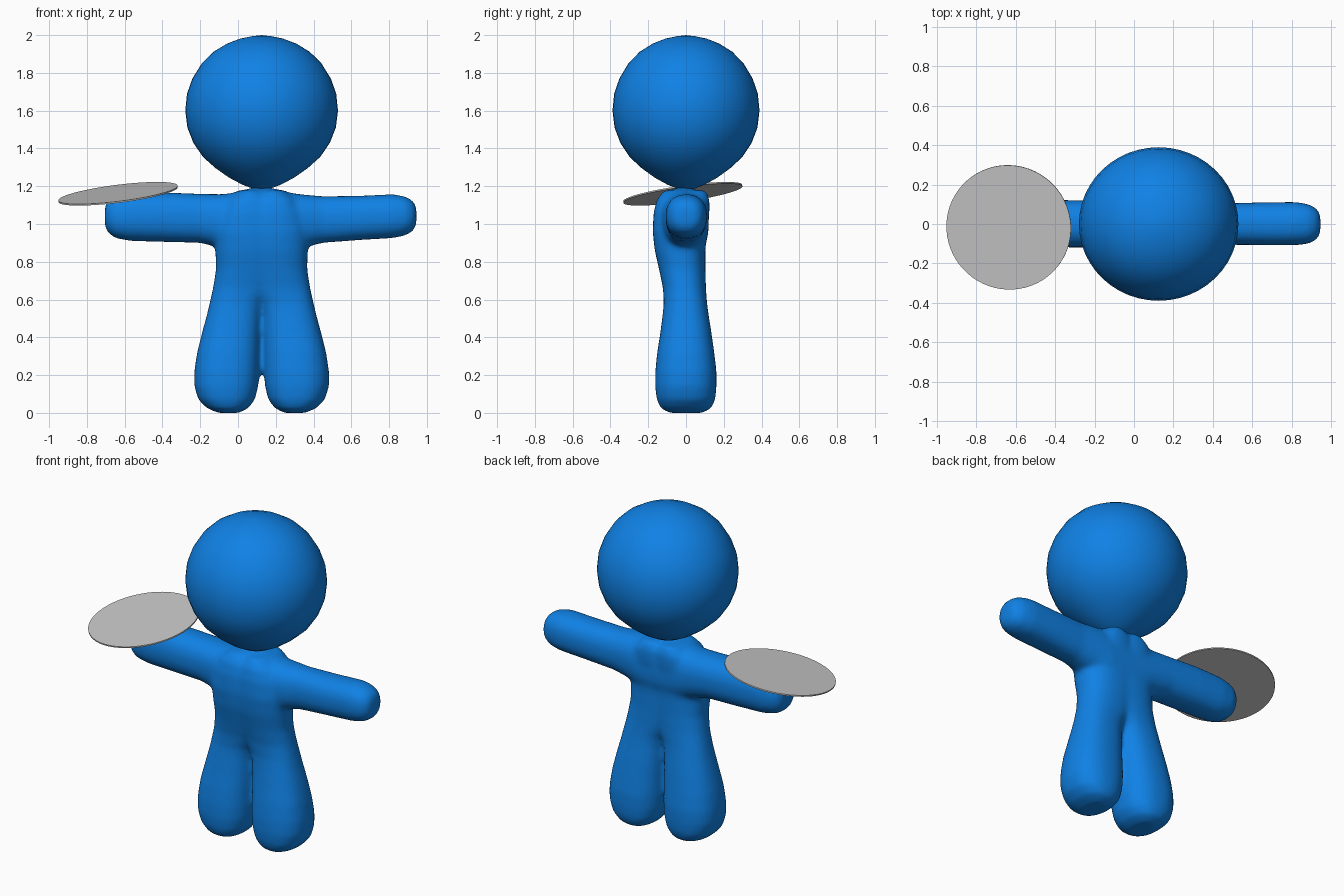
import bpy, bmesh, math
from mathutils import Vector

AXIS = 0.125  # x of the figure's centre line


def material(name, rgb):
    m = bpy.data.materials.new(name)
    m.diffuse_color = (*rgb, 1)
    return m


BLUE = material("blue", (0.005, 0.22, 0.78))
GREY = material("light_grey", (0.58, 0.58, 0.58))


def finish(bm, name, mat):
    bmesh.ops.recalc_face_normals(bm, faces=bm.faces)
    me = bpy.data.meshes.new(name)
    bm.to_mesh(me)
    bm.free()
    me.materials.append(mat)
    ob = bpy.data.objects.new(name, me)
    bpy.context.collection.objects.link(ob)
    bpy.context.view_layer.objects.active = ob
    return ob


def loft(bm, sections, place, n=32, power=0.85):
    """Skin rounded sections (t, u0, u1, v0, v1); place maps (t, u, v) to a point."""
    rings = []
    for t, u0, u1, v0, v1 in sections:
        ring = []
        for i in range(n):
            a = math.tau * i / n
            c, s = math.cos(a), math.sin(a)
            u = (u0 + u1) / 2 + (u1 - u0) / 2 * math.copysign(abs(c) ** power, c)
            v = (v0 + v1) / 2 + (v1 - v0) / 2 * math.copysign(abs(s) ** power, s)
            ring.append(bm.verts.new(place(t, u, v)))
        rings.append(ring)
    for a, b in zip(rings, rings[1:]):
        for i in range(n):
            j = (i + 1) % n
            bm.faces.new((a[i], a[j], b[j], b[i]))
    bm.faces.new(rings[0])
    bm.faces.new(rings[-1])


# Body: two legs that merge into the torso, one bar for both arms, a neck
bm = bmesh.new()
leg = [  # z, inner and outer distance from the centre line, front, back
    (0.0, 0.12, 0.23, -0.09, 0.09), (0.025, 0.07, 0.29, -0.135, 0.135),
    (0.07, 0.035, 0.335, -0.155, 0.155), (0.14, 0.018, 0.357, -0.164, 0.162),
    (0.22, 0.013, 0.357, -0.163, 0.162), (0.32, 0.012, 0.342, -0.153, 0.15),
    (0.42, 0.009, 0.317, -0.137, 0.136), (0.52, 0.004, 0.29, -0.124, 0.12),
    (0.58, -0.01, 0.276, -0.118, 0.112), (0.66, -0.07, 0.258, -0.122, 0.106),
    (0.76, -0.11, 0.242, -0.143, 0.103), (0.86, -0.13, 0.245, -0.166, 0.103),
    (0.96, -0.13, 0.25, -0.177, 0.11), (1.06, -0.10, 0.23, -0.172, 0.125),
    (1.13, -0.06, 0.19, -0.155, 0.125), (1.18, 0.0, 0.12, -0.115, 0.105)]
for side in (-1, 1):
    loft(bm, leg, lambda t, u, v: (AXIS + side * u, v, t))
arms = [  # x, front, back, bottom, top
    (-0.705, -0.05, 0.05, 0.99, 1.09), (-0.69, -0.08, 0.08, 0.955, 1.125),
    (-0.65, -0.105, 0.105, 0.925, 1.15), (-0.57, -0.115, 0.118, 0.91, 1.165),
    (-0.40, -0.118, 0.122, 0.905, 1.168), (-0.2, -0.12, 0.12, 0.90, 1.16),
    (-0.08, -0.13, 0.12, 0.87, 1.158), (0.0, -0.14, 0.12, 0.83, 1.17),
    (0.08, -0.145, 0.12, 0.81, 1.195), (0.17, -0.145, 0.12, 0.81, 1.195),
    (0.25, -0.14, 0.12, 0.83, 1.17), (0.33, -0.13, 0.115, 0.87, 1.158),
    (0.45, -0.105, 0.105, 0.90, 1.147), (0.65, -0.108, 0.11, 0.915, 1.15),
    (0.82, -0.108, 0.112, 0.925, 1.158), (0.89, -0.1, 0.10, 0.94, 1.145),
    (0.93, -0.075, 0.075, 0.965, 1.12), (0.945, -0.045, 0.045, 1.0, 1.085)]
loft(bm, arms, lambda t, u, v: (t, u, v))
body = finish(bm, "body", BLUE)
remesh = body.modifiers.new("blend", 'REMESH')
remesh.mode = 'VOXEL'
remesh.voxel_size = 0.013
remesh.use_smooth_shade = True
smooth = body.modifiers.new("soften", 'SMOOTH')
smooth.factor = 0.5
smooth.iterations = 14

# Head: a turned, slightly pointed ball
profile = [(0.05, 1.994), (0.11, 1.982), (0.18, 1.955), (0.25, 1.912),
           (0.31, 1.852), (0.36, 1.77), (0.388, 1.69), (0.397, 1.6),
           (0.386, 1.51), (0.355, 1.43), (0.305, 1.355), (0.24, 1.296),
           (0.17, 1.246), (0.10, 1.208), (0.05, 1.189)]
bm = bmesh.new()
loft(bm, [(z, -r * 1.018, r * 1.018, -r * 0.98, r * 0.98) for r, z in profile],
     lambda t, u, v: (AXIS + u, v, t), n=48, power=1)
for z in (2.0, 1.18):  # close both poles
    cap = min((f for f in bm.faces if len(f.verts) > 4),
              key=lambda f: abs(f.calc_center_median().z - z))
    bmesh.ops.poke(bm, faces=[cap])["verts"][0].co.z = z
head = finish(bm, "head", BLUE)
for f in head.data.polygons:
    f.use_smooth = True

# Tray: a thin tilted disc resting on the left-hand arm
bm = bmesh.new()
bmesh.ops.create_cone(bm, cap_ends=True, segments=64, radius1=0.318,
                      radius2=0.318, depth=0.008)
tray = finish(bm, "tray", GREY)
tray.location = (-0.635, -0.017, 1.16)
tray.rotation_euler = Vector((-0.125, -0.14, 1)).to_track_quat('Z', 'Y').to_euler()
